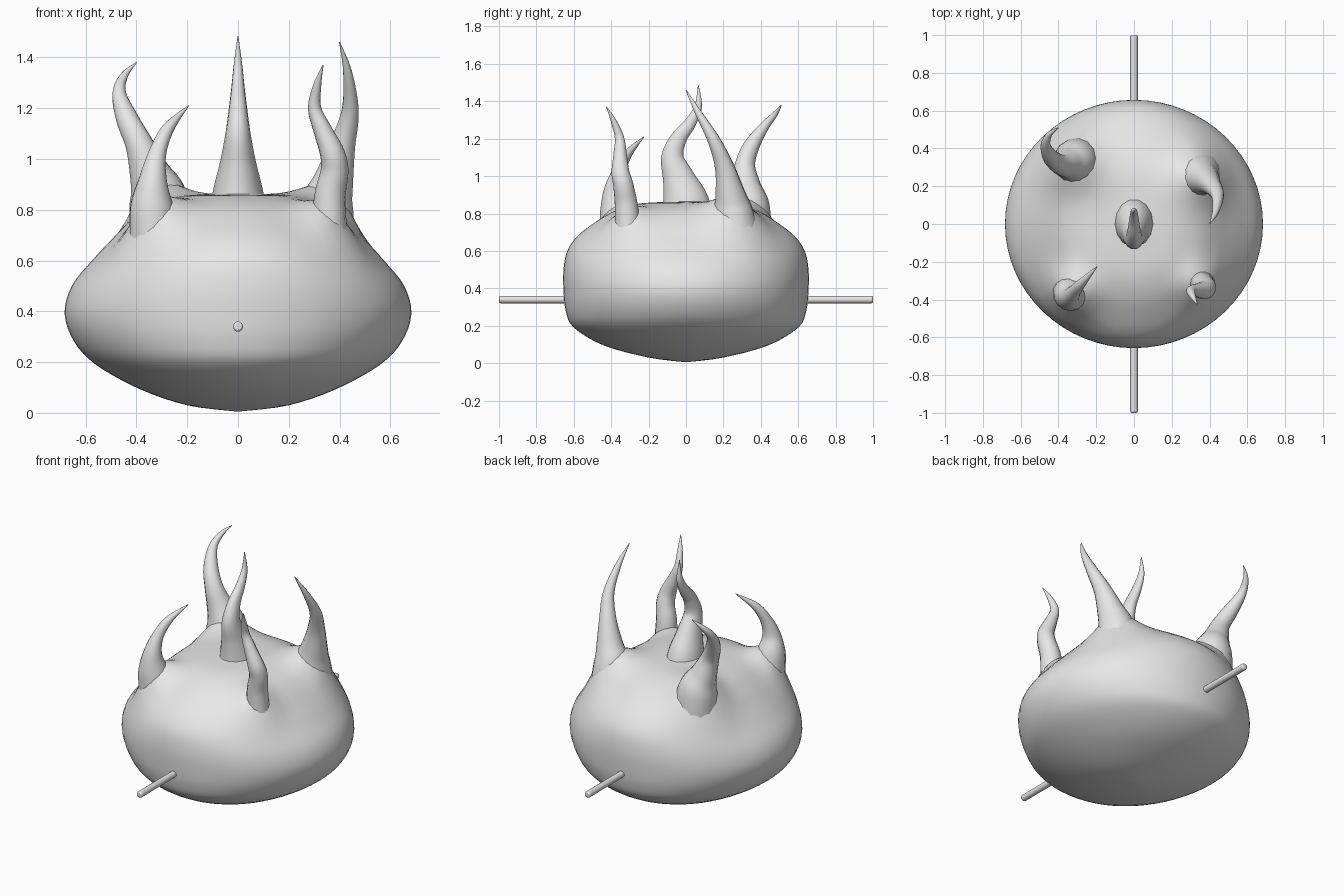
import bpy, bmesh, math
from mathutils import Vector

if "Cube" in bpy.data.objects:
    bpy.data.objects.remove(bpy.data.objects["Cube"])

grey = bpy.data.materials.new("plain grey")
grey.use_nodes = True
grey.diffuse_color = (0.8, 0.8, 0.8, 1)
grey.node_tree.nodes["Principled BSDF"].inputs["Base Color"].default_value = (0.8, 0.8, 0.8, 1)


def finish(obj, angle=60):
    bpy.ops.object.select_all(action="DESELECT")
    obj.select_set(True)
    bpy.context.view_layer.objects.active = obj
    if obj.type == "CURVE":
        bpy.ops.object.convert(target="MESH")
        obj = bpy.context.object
    obj.data.materials.clear()
    obj.data.materials.append(grey)
    bpy.ops.object.shade_smooth_by_angle(angle=math.radians(angle))


def from_bmesh(name, bm):
    bmesh.ops.recalc_face_normals(bm, faces=bm.faces)
    mesh = bpy.data.meshes.new(name)
    bm.to_mesh(mesh)
    bm.free()
    obj = bpy.data.objects.new(name, mesh)
    bpy.context.collection.objects.link(obj)
    return obj


def smooth_path(points, steps):
    # Catmull-Rom through the given points
    p = [Vector(q) for q in points]
    p = [p[0]] + p + [p[-1]]
    out = []
    for a, b, c, d in zip(p, p[1:], p[2:], p[3:]):
        for i in range(steps):
            t = i / steps
            out.append(0.5 * (2 * b + (c - a) * t + (2 * a - 5 * b + 4 * c - d) * t * t
                              + (3 * b - a - 3 * c + d) * t ** 3))
    return out + [p[-1]]


# Spikes: centre-line points (x, y, z, radius)
spikes = {
    "front_right_spike": [(-.33, -.36, .70, .10), (-.34, -.375, .82, .085), (-.335, -.385, .92, .056),
                          (-.318, -.36, 1.02, .036), (-.275, -.31, 1.12, .024), (-.195, -.225, 1.21, .002)],
    "front_left_spike": [(.36, -.31, .70, .07), (.362, -.32, .85, .062), (.38, -.335, .95, .055),
                         (.372, -.35, 1.02, .049), (.335, -.352, 1.11, .037), (.302, -.355, 1.2, .026),
                         (.312, -.385, 1.29, .016), (.335, -.425, 1.37, .002)],
    "back_left_spike": [(.34, .27, .70, .12), (.35, .25, .82, .105), (.375, .235, .91, .08),
                        (.41, .205, 1.05, .052), (.442, .15, 1.19, .034), (.432, .065, 1.34, .018),
                        (.40, .0, 1.46, .002)],
    "back_right_spike": [(-.30, .33, .70, .13), (-.315, .33, .85, .115), (-.35, .32, .95, .08),
                         (-.39, .315, 1.06, .055), (-.437, .35, 1.16, .044), (-.468, .415, 1.26, .027),
                         (-.447, .475, 1.33, .015), (-.40, .51, 1.38, .002)],
    "centre_spike": [(0, .01, .8, .135), (0, -.005, .88, .122), (0, -.04, .99, .088), (0, -.072, 1.1, .062),
                     (0, -.04, 1.2, .045), (0, .02, 1.28, .033), (0, .065, 1.37, .021), (0, .066, 1.485, .002)],
}
for name, points in spikes.items():
    curve = bpy.data.curves.new(name, "CURVE")
    curve.dimensions = "3D"
    curve.bevel_depth = 1
    curve.bevel_resolution = 5
    curve.use_fill_caps = True
    path = smooth_path(points, 6)
    spline = curve.splines.new("POLY")
    spline.points.add(len(path) - 1)
    for pt, v in zip(spline.points, path):
        pt.co = (v.x, v.y, v.z, 1)
        pt.radius = max(v.w, 0.002)
    obj = bpy.data.objects.new(name, curve)
    bpy.context.collection.objects.link(obj)
    if name == "centre_spike":
        obj.scale.x = 0.8
    finish(obj)

# Body: lofted ellipses (half width, half depth, height), swollen under each outer spike
profile = [(.001, .001, .005), (.2, .2, .03), (.39, .44, .095), (.56, .6, .19), (.645, .643, .28),
           (.683, .655, .39), (.655, .655, .5), (.575, .635, .6), (.5, .58, .68), (.43, .49, .75),
           (.35, .39, .81), (.24, .27, .85), (.12, .12, .862), (.001, .001, .865)]
swellings = [(-.35, -.38, .13, .13), (.37, -.33, .09, .12), (.37, .27, .13, .15), (-.34, .34, .15, .16)]
segments = 64
bm = bmesh.new()
rings = []
for ring in smooth_path(profile, 4):
    verts = []
    for i in range(segments):
        a = math.tau * i / segments
        x, y, z = ring.x * math.cos(a), ring.y * math.sin(a), ring.z
        upper = min(max((z - .45) / .25, 0), 1)
        z += upper * sum(h * math.exp(-((x - sx) ** 2 + (y - sy) ** 2) / s ** 2)
                         for sx, sy, h, s in swellings)
        verts.append(bm.verts.new((x, y, z)))
    rings.append(verts)
for low, high in zip(rings, rings[1:]):
    for i in range(segments):
        j = (i + 1) % segments
        bm.faces.new((low[i], low[j], high[j], high[i]))
bm.faces.new(rings[0])
bm.faces.new(rings[-1])
finish(from_bmesh("body", bm), 80)

# Rod running front to back
bpy.ops.mesh.primitive_cylinder_add(vertices=16, radius=.02, depth=2, location=(0, 0, .34),
                                    rotation=(math.pi / 2, 0, 0))
rod = bpy.context.object
rod.name = "rod"
bevel = rod.modifiers.new("rounded_ends", "BEVEL")
bevel.width = .008
bevel.segments = 2
bevel.limit_method = "ANGLE"
bevel.angle_limit = math.radians(60)
finish(rod, 40)
